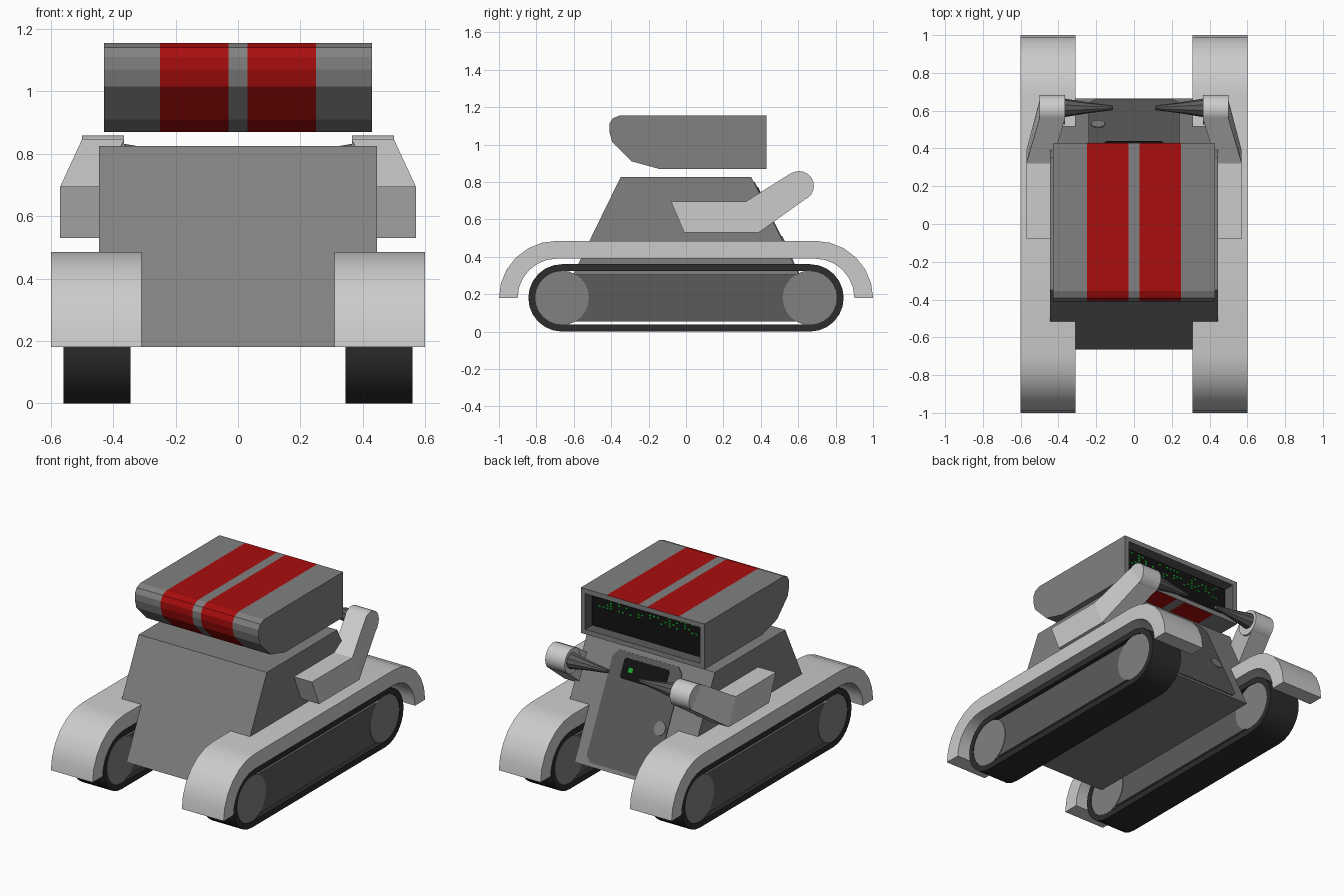
import bpy, bmesh, math, random

if "Cube" in bpy.data.objects:
    bpy.data.objects.remove(bpy.data.objects["Cube"])

def mat(name, r, g=None, b=None):
    m = bpy.data.materials.new(name)
    m.diffuse_color = (r, r if g is None else g, r if b is None else b, 1)
    m.use_nodes = True
    m.node_tree.nodes["Principled BSDF"].inputs["Base Color"].default_value = m.diffuse_color
    return m

GREY = mat("mid grey", 0.22)
LIGHT = mat("light grey", 0.60)
DARK = mat("dark grey", 0.105)
RUBBER = mat("rubber black", 0.025)
RED = mat("stripe red", 0.40, 0.004, 0.004)
BLACK = mat("screen black", 0.006)
GREEN = mat("display green", 0.01, 0.45, 0.03)

def finish(bm, name, mats, smooth=False):
    bmesh.ops.recalc_face_normals(bm, faces=bm.faces[:])
    me = bpy.data.meshes.new(name)
    bm.to_mesh(me)
    bm.free()
    ob = bpy.data.objects.new(name, me)
    bpy.context.collection.objects.link(ob)
    for m in mats:
        me.materials.append(m)
    if smooth:
        bpy.ops.object.select_all(action='DESELECT')
        ob.select_set(True)
        bpy.context.view_layer.objects.active = ob
        bpy.ops.object.shade_smooth_by_angle(angle=math.radians(35))
    return ob

def add_prism(bm, rows):
    """Joins equal loops of 3D points into a closed solid."""
    vs = [[bm.verts.new(p) for p in row] for row in rows]
    n = len(rows[0])
    for a, b in zip(vs, vs[1:]):
        for i in range(n):
            j = (i + 1) % n
            bm.faces.new((a[i], a[j], b[j], b[i]))
    bm.faces.new(vs[0])
    bm.faces.new(vs[-1])

def prism(name, profile, xs, m, smooth=False):
    """Extrudes a (y, z) profile along x."""
    bm = bmesh.new()
    add_prism(bm, [[(x, y, z) for y, z in profile] for x in xs])
    return finish(bm, name, [m], smooth)

def band(name, outer, inner, x0, x1, m, closed):
    """Strip of even thickness between two (y, z) paths."""
    bm = bmesh.new()
    secs = [[bm.verts.new(p) for p in ((x0, *o), (x1, *o), (x1, *i), (x0, *i))]
            for o, i in zip(outer, inner)]
    for a, b in zip(secs, secs[1:] + (secs[:1] if closed else [])):
        for k in range(4):
            j = (k + 1) % 4
            bm.faces.new((a[k], a[j], b[j], b[k]))
    if not closed:
        bm.faces.new(secs[0])
        bm.faces.new(secs[-1])
    return finish(bm, name, [m], True)

def arc(cy, cz, ry, rz, a0, a1, n):
    return [(cy + ry * math.cos(math.radians(a0 + (a1 - a0) * i / n)),
             cz + rz * math.sin(math.radians(a0 + (a1 - a0) * i / n))) for i in range(n + 1)]

def disc(cy, cz, r, n):
    return arc(cy, cz, r, r, 0, 360, n)[:-1]

def stadium(cy, r):
    return arc(cy, 0.18, r, r, -90, 90, 12) + arc(-cy, 0.18, r, r, 90, 270, 12)

def arch(ry, rz):
    return arc(0.69, 0.18, ry, rz, 0, 90, 6) + arc(-0.69, 0.18, ry, rz, 90, 180, 6)

# Body: narrow hull between the tracks, wide upper part above the fenders
SLOPE = 0.488
def slope_y(z):
    return 0.35 + (0.825 - z) * SLOPE

def body_part(name, z0, z1, w):
    prism(name, [(-slope_y(z0), z0), (slope_y(z0), z0), (slope_y(z1), z1), (-slope_y(z1), z1)],
          (-w, w), GREY)
body_part("lower_body", 0.18, 0.484, 0.31)
body_part("upper_body", 0.484, 0.825, 0.445)

# Thin plates on the sloping back of the body
def slope_plate(name, outline, h, m):
    bm = bmesh.new()
    add_prism(bm, [[(x, slope_y(z) + 0.9 * d, z + 0.44 * d) for x, z in outline]
                   for d in (h - 0.006, h)])
    finish(bm, name, [m])

def chamfered(x0, x1, z0, z1, c):
    return [(x0 + c, z0), (x1 - c, z0), (x1, z0 + c), (x1, z1 - c),
            (x1 - c, z1), (x0 + c, z1), (x0, z1 - c), (x0, z0 + c)]
slope_plate("back_panel", chamfered(-0.24, 0.24, 0.20, 0.80, 0.035), 0.005, DARK)
slope_plate("small_screen", chamfered(-0.155, 0.155, 0.66, 0.77, 0.01), 0.009, BLACK)
slope_plate("small_screen_light", chamfered(0.08, 0.11, 0.70, 0.725, 0.004), 0.011, GREEN)
slope_plate("round_button", disc(-0.19, 0.47, 0.038, 16), 0.010, GREY)

for s, side in ((-1, "left"), (1, "right")):
    # Fender
    band(side + "_fender", arch(0.31, 0.305), arch(0.21, 0.21), s * 0.31, s * 0.60, LIGHT, False)
    # Track belt, side panel and wheels
    band(side + "_track", stadium(0.663, 0.18), stadium(0.663, 0.143), s * 0.345, s * 0.56, RUBBER, True)
    prism(side + "_track_panel", [(-0.66, 0.055), (0.66, 0.055), (0.66, 0.305), (-0.66, 0.305)],
          (s * 0.352, s * 0.553), DARK)
    for y, end in ((-0.665, "front"), (0.663, "rear")):
        prism(f"{side}_{end}_wheel", disc(y, 0.18, 0.146, 24), (s * 0.348, s * 0.557), GREY, True)

    # Arm: straight upper arm, forearm leaning inward, round fist
    prism(side + "_upper_arm", [(-0.08, 0.695), (0.32, 0.695), (0.39, 0.53), (-0.01, 0.53)],
          (s * 0.44, s * 0.57), LIGHT)
    bm = bmesh.new()
    fore = [(0.32, 0.695, 0), (0.56, 0.846, 0.07), (0.655, 0.72, 0.07), (0.39, 0.53, 0)]
    add_prism(bm, [[(s * (x - d), y, z) for y, z, d in fore] for x in (0.435, 0.57)])
    finish(bm, side + "_forearm", [LIGHT])
    prism(side + "_fist", disc(0.605, 0.779, 0.079, 20), (s * 0.365, s * 0.50), LIGHT, True)
    # Tapered tool reaching in from the fist
    bm = bmesh.new()
    add_prism(bm, [[(s * x, y, z) for y, z in disc(0.615, 0.785, r, 10)]
                   for x, r in ((0.37, 0.05), (0.24, 0.028), (0.11, 0.012))])
    finish(bm, side + "_tool", [DARK])

# Head: rounded wedge with two stripes wrapped round and a recessed screen behind
bm = bmesh.new()
profile = [(0.43, 0.87), (0.43, 1.155), (-0.355, 1.155), (-0.392, 1.14), (-0.41, 1.11),
           (-0.41, 1.07), (-0.395, 1.015), (-0.29, 0.91), (-0.145, 0.87)]
add_prism(bm, [[(x, y, z) for y, z in profile] for x in (-0.43, -0.25, -0.03, 0.03, 0.25, 0.43)])
bmesh.ops.recalc_face_normals(bm, faces=bm.faces[:])
back = [f for f in bm.faces if f.normal.y > 0.9]
for f in bm.faces:
    if f not in back and abs(f.normal.x) < 0.5 and 0.03 < abs(f.calc_center_median().x) < 0.25:
        f.material_index = 1
bmesh.ops.inset_region(bm, faces=back, thickness=0.03, use_even_offset=True)
walls = bmesh.ops.inset_region(bm, faces=back, thickness=0.0005, depth=-0.07)["faces"]
for f in walls:
    f.material_index = 2
for f in back:
    f.material_index = 3
finish(bm, "head", [GREY, RED, DARK, BLACK])

# Scattered green display marks on the head screen
random.seed(4)
bm = bmesh.new()
for row in range(5):
    for col in range(26):
        if random.random() < 0.3:
            x, z = 0.34 - col * 0.027, 1.10 - row * 0.017
            add_prism(bm, [[(x, y, z), (x + 0.014, y, z), (x + 0.014, y, z + 0.009), (x, y, z + 0.009)]
                           for y in (0.358, 0.363)])
finish(bm, "display_marks", [GREEN])
